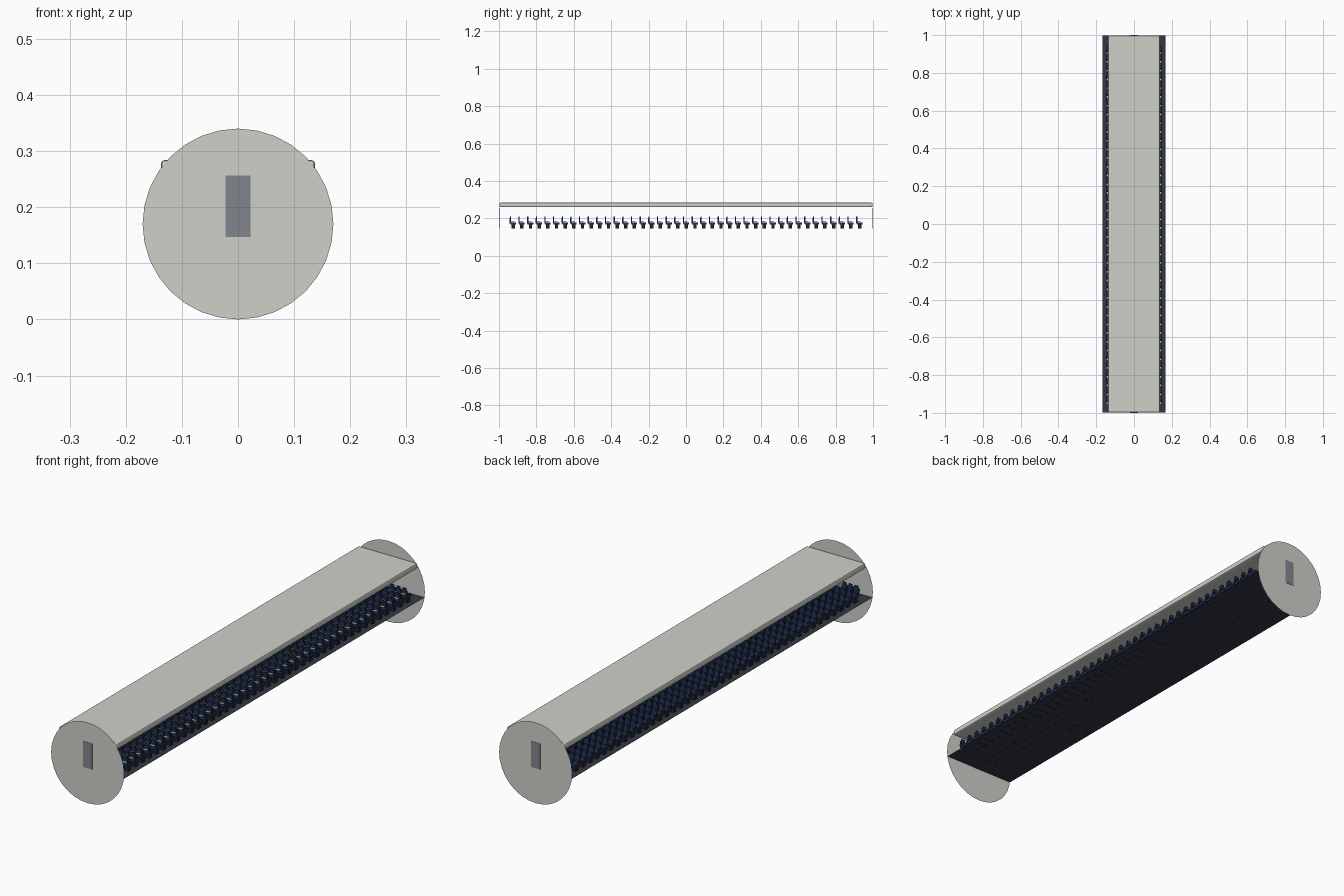
import bpy
import bmesh
from math import radians
from mathutils import Matrix, Vector

cube = bpy.data.objects.get("Cube")
if cube:
    bpy.data.objects.remove(cube, do_unlink=True)


def material(name, rgb):
    mat = bpy.data.materials.new(name)
    mat.use_nodes = True
    mat.diffuse_color = (*rgb, 1)
    mat.node_tree.nodes["Principled BSDF"].inputs["Base Color"].default_value = (*rgb, 1)
    return mat


shell_grey = material("shell grey", (0.63, 0.63, 0.59))
door_grey = material("door grey", (0.22, 0.235, 0.265))
carpet = material("dark carpet", (0.032, 0.039, 0.058))
navy = material("seat navy", (0.016, 0.032, 0.085))
leg_dark = material("leg charcoal", (0.015, 0.016, 0.022))
tray_cream = material("tray cream", (0.63, 0.62, 0.55))


def add_box(bm, lo, hi, index=0):
    lo, hi = Vector(lo), Vector(hi)
    size = hi - lo
    mtx = Matrix.Translation((lo + hi) / 2) @ Matrix.Diagonal((*size, 1))
    verts = bmesh.ops.create_cube(bm, size=1, matrix=mtx)["verts"]
    for face in {f for v in verts for f in v.link_faces}:
        face.material_index = index


def make_object(name, bm, mats):
    mesh = bpy.data.meshes.new(name)
    bm.to_mesh(mesh)
    bm.free()
    for mat in mats:
        mesh.materials.append(mat)
    obj = bpy.data.objects.new(name, mesh)
    bpy.context.collection.objects.link(obj)
    return obj


# Round end walls with a door on each
RADIUS, FLOOR = 0.17, 0.147
for name, side in (("front", -1), ("back", 1)):
    bm = bmesh.new()
    place = Matrix.Translation((0, side * 0.999, RADIUS)) @ Matrix.Rotation(side * radians(-90), 4, "X")
    bmesh.ops.create_circle(bm, cap_ends=True, segments=32, radius=RADIUS, matrix=place)
    make_object(name + "_end_wall", bm, [shell_grey])

    bm = bmesh.new()
    add_box(bm, (-0.022, side * 0.999 - 0.001, FLOOR), (0.022, side * 0.999 + 0.001, 0.256))
    make_object(name + "_door", bm, [door_grey])

# Floor sheet spanning the full length
bm = bmesh.new()
bmesh.ops.create_grid(bm, x_segments=1, y_segments=1, size=1,
                      matrix=Matrix.Translation((0, 0, FLOOR)) @ Matrix.Diagonal((0.168, 0.998, 1, 1)))
make_object("floor", bm, [carpet])

# Ceiling panel with softened edges
bm = bmesh.new()
add_box(bm, (-0.137, -0.998, 0.26), (0.137, 0.998, 0.284))
ceiling = make_object("ceiling_panel", bm, [shell_grey])
bevel = ceiling.modifiers.new("soft edge", "BEVEL")
bevel.width = 0.006
bevel.segments = 2

# One seat: legs, cushion, backrest, armrests and rear tray
bm = bmesh.new()
WIDTH = 0.0275
half = WIDTH / 2 - 0.002
add_box(bm, (-half + 0.003, 0.006, FLOOR), (half - 0.003, 0.024, 0.168), 1)
add_box(bm, (-half, 0.0, 0.168), (half, 0.030, 0.178))
add_box(bm, (-half, -0.004, 0.172), (half, 0.003, 0.202))
add_box(bm, (-half + 0.004, -0.003, 0.202), (half - 0.004, 0.003, 0.211))
for s in (-1, 1):
    x = s * (WIDTH / 2 - 0.001)
    add_box(bm, (x - 0.001, 0.0, 0.184), (x + 0.001, 0.021, 0.187))
add_box(bm, (-half + 0.002, -0.014, 0.188), (half - 0.002, -0.004, 0.190), 2)
seats = make_object("passenger_seats", bm, [navy, leg_dark, tray_cream])

# Repeat: three abreast, three blocks with aisles, forty-one rows
BLOCK, ROWS, PITCH = 3 * WIDTH + 0.025, 41, 0.0463
seats.location = (-BLOCK - WIDTH, -PITCH * (ROWS - 1) / 2 - 0.013, 0)
for label, count, step in (("abreast", 3, (WIDTH, 0, 0)),
                           ("blocks", 3, (BLOCK, 0, 0)),
                           ("rows", ROWS, (0, PITCH, 0))):
    array = seats.modifiers.new(label, "ARRAY")
    array.count = count
    array.use_relative_offset = False
    array.use_constant_offset = True
    array.constant_offset_displace = step
